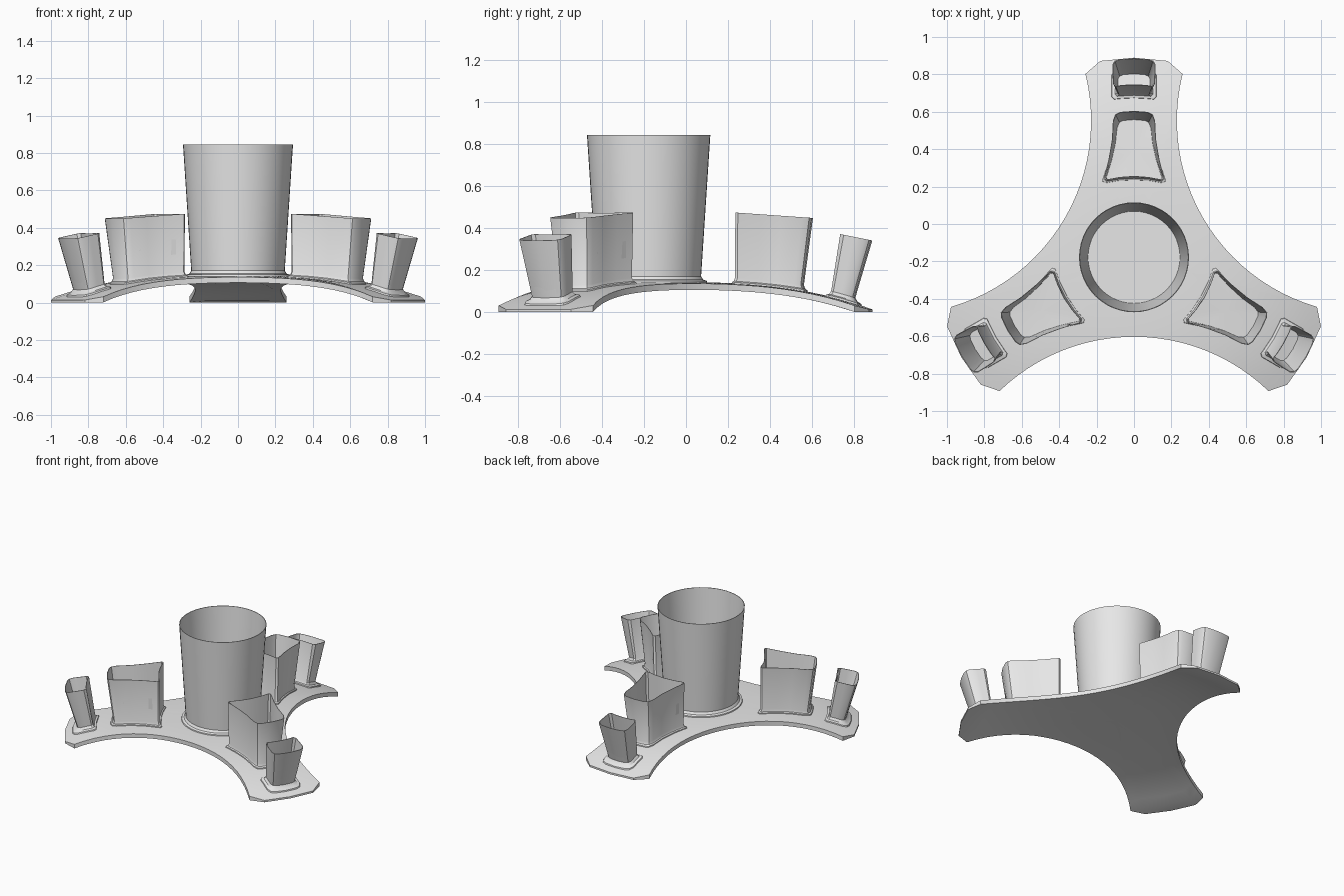
import bpy
import bmesh
from math import sin, cos, pi, radians, hypot
from mathutils import Matrix, Vector

cube = bpy.data.objects.get("Cube")
if cube:
    bpy.data.objects.remove(cube, do_unlink=True)

CENTRE = Matrix.Translation((0, -0.178, 0))   # hub of the three arms
ARMS = {"back": 0, "right": 120, "left": 240}

grey = bpy.data.materials.new("light_grey")
grey.use_nodes = True
grey.diffuse_color = (0.8, 0.8, 0.8, 1)
grey.node_tree.nodes["Principled BSDF"].inputs["Base Color"].default_value = (0.8, 0.8, 0.8, 1)


def dome(x, y):
    """Height of the tray's underside before it meets the ground."""
    return 0.115 * (1 - (hypot(x, y) / 1.02) ** 3)


def tray_top(x, y):
    return dome(x, y) + 0.03


def tray_bottom(x, y):
    return max(0.0, dome(x, y))


def finish(name, bm, matrix):
    bmesh.ops.recalc_face_normals(bm, faces=bm.faces)
    mesh = bpy.data.meshes.new(name)
    bm.to_mesh(mesh)
    bm.free()
    mesh.materials.append(grey)
    ob = bpy.data.objects.new(name, mesh)
    bpy.context.collection.objects.link(ob)
    mesh.transform(matrix)
    bpy.ops.object.select_all(action="DESELECT")
    ob.select_set(True)
    bpy.context.view_layer.objects.active = ob
    bpy.ops.object.shade_smooth_by_angle(angle=radians(30))


def bridge(bm, a, b):
    for i in range(len(a)):
        j = (i + 1) % len(a)
        bm.faces.new((a[i], a[j], b[j], b[i]))


def loft(name, rings, matrix):
    """Skin closed rings of points, then close the last one as a floor."""
    bm = bmesh.new()
    loops = [[bm.verts.new(p) for p in ring] for ring in rings]
    for a, b in zip(loops, loops[1:]):
        bridge(bm, a, b)
    hub = bm.verts.new(sum((v.co for v in loops[-1]), Vector()) / len(loops[-1]))
    last = loops[-1]
    for i, v in enumerate(last):
        bm.faces.new((v, last[(i + 1) % len(last)], hub))
    finish(name, bm, matrix)


def mirrored(half):
    """Full outline from a half outline running from the inner to the outer middle."""
    return half + [(-x, y) for x, y in reversed(half[1:-1])]


def grown(outline, d):
    """Move an outline outwards by about d."""
    cx = sum(p[0] for p in outline) / len(outline)
    cy = sum(p[1] for p in outline) / len(outline)
    wx = max(abs(p[0] - cx) for p in outline)
    wy = max(abs(p[1] - cy) for p in outline)
    return [(cx + (x - cx) * (1 + d / wx), cy + (y - cy) * (1 + d / wy)) for x, y in outline]


def cup(name, base, rim, rim_z, flare, matrix, wall=0.004):
    """Open cup with a flared foot that follows the domed tray."""
    def on_tray(outline, lift):
        return [(x, y, tray_top(x, y) + lift) for x, y in outline]

    def at_rim(outline):
        return [(x, y, rim_z(x, y)) for x, y in outline]

    loft(name, [
        on_tray(grown(base, flare), -0.005),
        on_tray(grown(base, flare * 0.9), 0.007),
        on_tray(grown(base, flare * 0.35), 0.012),
        on_tray(base, 0.028),
        at_rim(rim),
        at_rim(grown(rim, -wall)),
        on_tray(grown(base, -wall), 0.01),
    ], matrix)


# Domed three-armed tray
sector = []
for i in range(25):
    a = -0.767 + 2 * 0.767 * i / 24
    sector.append(Vector((1.036 * sin(a), -1.461 + 1.036 * cos(a), 0)))
turn = Matrix.Rotation(radians(-120), 3, "Z")
sector += [turn @ Vector(p) for p in ((0.18, 1.05, 0), (0, 1.067, 0), (-0.18, 1.05, 0))]
outline = []
for k in range(3):
    spin = Matrix.Rotation(radians(120 * k), 3, "Z")
    outline += [spin @ p for p in sector]

bm = bmesh.new()
STEPS = 14
edges = []
for height in (tray_top, tray_bottom):
    hub = bm.verts.new((0, 0, height(0, 0)))
    previous = None
    for s in range(1, STEPS + 1):
        pts = [p * (s / STEPS) for p in outline]
        ring = [bm.verts.new((p.x, p.y, height(p.x, p.y))) for p in pts]
        if previous:
            bridge(bm, previous, ring)
        else:
            for i, v in enumerate(ring):
                bm.faces.new((v, ring[(i + 1) % len(ring)], hub))
        previous = ring
    edges.append(previous)
bridge(bm, *edges)
finish("tray", bm, CENTRE)


# Large round cup on the hub
def circle(r, n=48):
    return [(r * cos(2 * pi * i / n), r * sin(2 * pi * i / n)) for i in range(n)]


cup("large_cup", circle(0.25), circle(0.294), lambda x, y: 0.845, 0.03, CENTRE)

# Tapered cup and small end cup on each arm
medium_rim = mirrored([(0, 0.432), (0.08, 0.426), (0.148, 0.413), (0.16, 0.425), (0.135, 0.53),
                       (0.118, 0.63), (0.113, 0.73), (0.1, 0.765), (0.075, 0.777), (0, 0.783)])
medium_base = mirrored([(0, 0.428), (0.075, 0.424), (0.14, 0.412), (0.152, 0.423), (0.122, 0.52),
                        (0.102, 0.61), (0.093, 0.695), (0.08, 0.725), (0.06, 0.735), (0, 0.74)])
small_rim = mirrored([(0, 0.922), (0.07, 0.918), (0.098, 0.913), (0.112, 0.93), (0.115, 0.98),
                      (0.116, 1.03), (0.105, 1.05), (0.08, 1.06), (0, 1.066)])
small_base = mirrored([(0, 0.875), (0.06, 0.872), (0.08, 0.87), (0.09, 0.88), (0.09, 0.92),
                       (0.09, 0.955), (0.08, 0.972), (0.06, 0.98), (0, 0.985)])

for side, angle in ARMS.items():
    place = CENTRE @ Matrix.Rotation(radians(angle), 4, "Z")
    cup(side + "_medium_cup", medium_base, medium_rim,
        lambda x, y: 0.475 - 0.07 * (y - 0.415), 0.018, place)
    cup(side + "_small_cup", small_base, small_rim,
        lambda x, y: 0.372 - 0.2 * (y - 0.915), 0.032, place)
